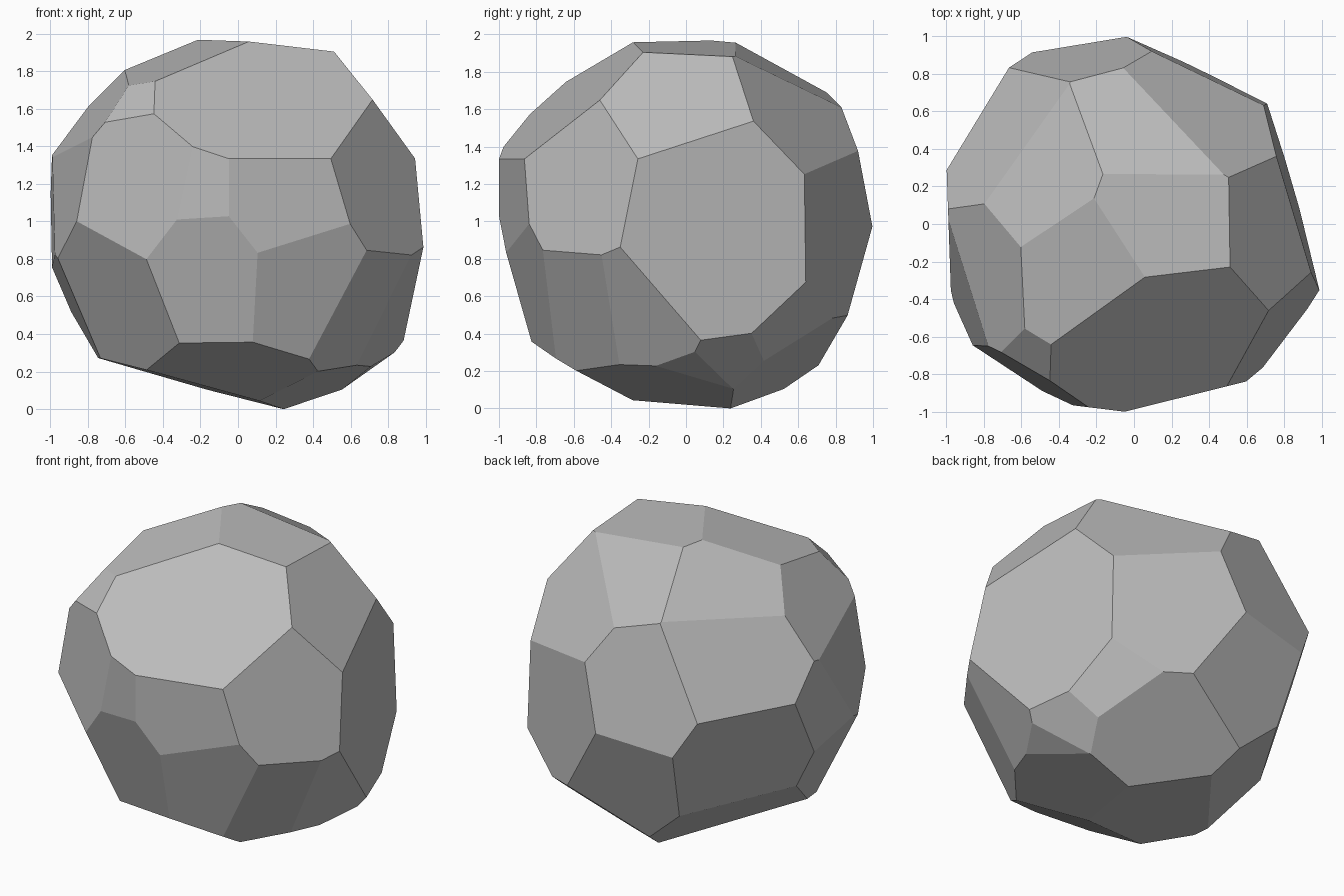
import bpy
import bmesh
from math import radians, cos, sin
from mathutils import Vector

CENTRE = Vector((0, 0, 1))

# Each chisel cut: heading and pitch in degrees, then distance from the centre
CROWN_CUTS = [
    (24, 83, .952), (-76, 47, .904), (-144, 71, .953), (3, 37, .948),
    (79, 59, .945), (153, 55, .944), (57, 34, .898), (-169, 37, .982),
    (-128, 42, 1.083), (148, 30, .945),
]
WAIST_CUTS = [
    (16, 2, .847), (-36.5, 11, .96), (-121, 5, .993), (-97, 0, .998),
    (-76, 0, .958), (-164, 10, .99), (-178, 0, .987), (101, 14, .952),
    (64, 1.5, .878), (-96, -15.5, .953), (-71, -16, .95),
]
BASE_CUTS = [
    (-135, -24, .968), (-95, -60, .957), (-176, -75, .89), (149, -16, .92),
    (-174, -24, .988), (153, -48, .917), (97, -19.5, .943), (45, -27, .994),
    (69.5, -50, .957), (23, -42, 1.045), (-26, -69, .966), (-4, -56, 1.034),
    (-39, -26, .975), (-22, -27.5, .988),
]


def direction(heading, pitch):
    h, p = radians(heading), radians(pitch)
    return Vector((cos(p) * cos(h), cos(p) * sin(h), sin(p)))


def chisel(bm, heading, pitch, distance):
    """Slice one flat facet off the solid and close the opening."""
    normal = direction(heading, pitch)
    result = bmesh.ops.bisect_plane(
        bm, geom=bm.verts[:] + bm.edges[:] + bm.faces[:], dist=1e-5,
        plane_co=CENTRE + normal * distance, plane_no=normal, clear_outer=True)
    rim = [e for e in result["geom_cut"] if isinstance(e, bmesh.types.BMEdge)]
    if rim:
        bmesh.ops.edgeloop_fill(bm, edges=rim)


def stone_material():
    mat = bpy.data.materials.new("stone grey")
    mat.use_nodes = True
    colour = (.5, .5, .5, 1)
    mat.diffuse_color = colour
    mat.node_tree.nodes["Principled BSDF"].inputs["Base Color"].default_value = colour
    return mat


default_cube = bpy.data.objects.get("Cube")
if default_cube:
    bpy.data.objects.remove(default_cube, do_unlink=True)

# Rough block, chiselled down to a faceted boulder
bm = bmesh.new()
bmesh.ops.create_cube(bm, size=3)
bmesh.ops.translate(bm, verts=bm.verts[:], vec=CENTRE)
for cut in CROWN_CUTS + WAIST_CUTS + BASE_CUTS:
    chisel(bm, *cut)
bmesh.ops.recalc_face_normals(bm, faces=bm.faces[:])

# Rest the boulder on the ground
lowest = min(v.co.z for v in bm.verts)
bmesh.ops.translate(bm, verts=bm.verts[:], vec=(0, 0, -lowest))

mesh = bpy.data.meshes.new("boulder")
bm.to_mesh(mesh)
bm.free()
mesh.materials.append(stone_material())
boulder = bpy.data.objects.new("boulder", mesh)
bpy.context.collection.objects.link(boulder)
